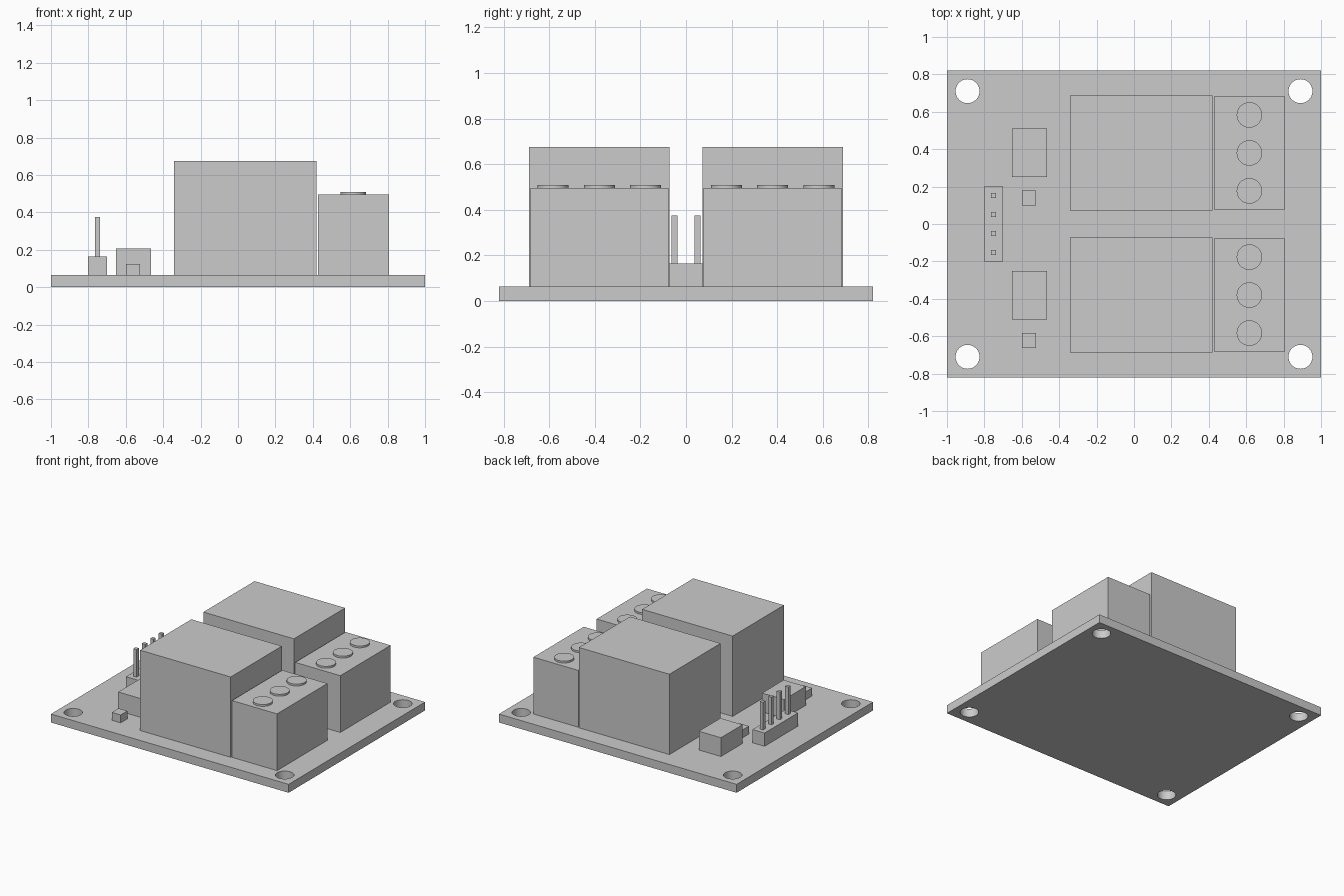
import bpy

cube = bpy.data.objects.get("Cube")
if cube:
    bpy.data.objects.remove(cube, do_unlink=True)

grey = bpy.data.materials.new("plain_grey")
grey.use_nodes = True
colour = (0.6, 0.6, 0.6, 1)
grey.diffuse_color = colour
grey.node_tree.nodes["Principled BSDF"].inputs["Base Color"].default_value = colour

BOARD_TOP = 0.064


def box(name, x, y, size_x, size_y, top, bottom=BOARD_TOP):
    bpy.ops.mesh.primitive_cube_add(size=1, location=(x, y, (top + bottom) / 2))
    ob = bpy.context.object
    ob.name = name
    ob.scale = (size_x, size_y, top - bottom)
    bpy.ops.object.transform_apply(location=False, rotation=False, scale=True)
    ob.data.materials.append(grey)
    return ob


def disc(name, x, y, radius, bottom, top):
    bpy.ops.mesh.primitive_cylinder_add(
        vertices=48, radius=radius, depth=top - bottom, location=(x, y, (top + bottom) / 2))
    ob = bpy.context.object
    ob.name = name
    ob.data.materials.append(grey)
    bpy.ops.object.shade_smooth_by_angle()
    return ob


# Circuit board with a mounting hole in each corner
board = box("circuit_board", 0, 0, 2, 1.64, BOARD_TOP, 0)
for x in (-0.89, 0.89):
    for y in (-0.71, 0.71):
        cutter = disc("hole_cutter", x, y, 0.064, -0.1, 0.2)
        cutter.hide_render = True
        cutter.hide_set(True)
        cut = board.modifiers.new("mounting_hole", 'BOOLEAN')
        cut.operation = 'DIFFERENCE'
        cut.solver = 'EXACT'
        cut.object = cutter

# Two identical relay channels
for side, y in (("right", -0.38), ("left", 0.38)):
    box(f"{side}_relay", 0.039, y, 0.762, 0.615, 0.675)
    box(f"{side}_terminal_block", 0.617, y, 0.379, 0.605, 0.496)
    for step in (-1, 0, 1):
        disc(f"{side}_terminal_screw", 0.617, y + step * 0.203, 0.068, 0.49, 0.51)
    box(f"{side}_optocoupler", -0.558, y, 0.186, 0.26, 0.207)
    box(f"{side}_indicator_light", -0.561, y - 0.242, 0.075, 0.08, 0.124)

# Pin header
box("header_base", -0.751, 0, 0.102, 0.402, 0.165)
for i in range(4):
    box("header_pin", -0.751, (i - 1.5) * 0.1015, 0.027, 0.027, 0.375, 0.16)
